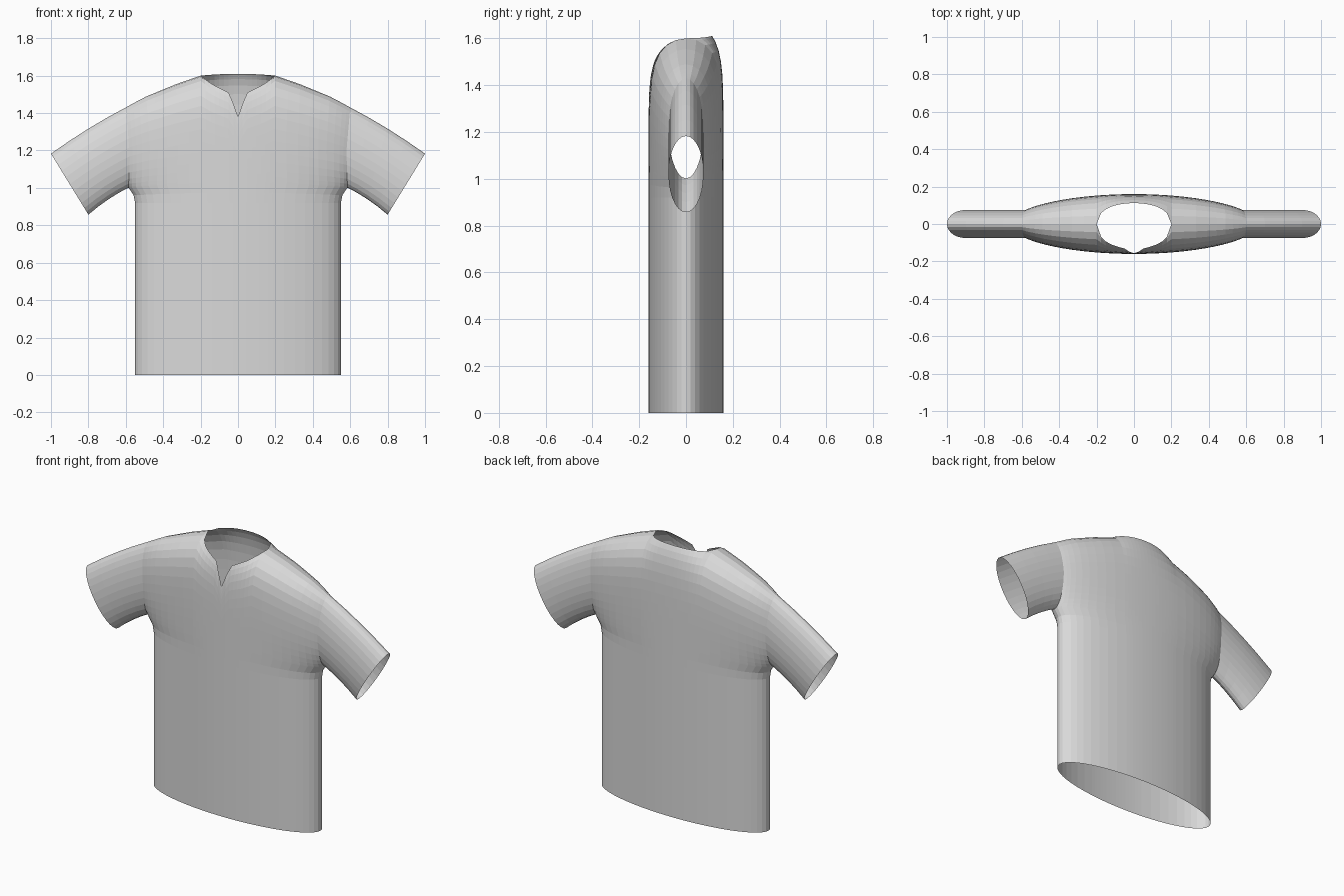
import bpy, bmesh
from math import sin, cos, acos, pi, sqrt

cube = bpy.data.objects.get("Cube")
if cube:
    bpy.data.objects.remove(cube, do_unlink=True)

fabric = bpy.data.materials.new("light grey fabric")
fabric.use_nodes = True
GREY = (0.7, 0.7, 0.7, 1)
fabric.diffuse_color = GREY
fabric.node_tree.nodes["Principled BSDF"].inputs["Base Color"].default_value = GREY

CHEST = 0.92          # height where the straight body ends
NECK = 0.2            # half width of the neck opening
DEPTH, CUFF = 0.16, 0.075
MID, SPAN = 0.58, 0.42   # armhole centre and half height, as row fractions
STEPS = 14

# Profiles: shoulder line, front neckline and side width
SHOULDER = [(0.2, 1.6), (0.33, 1.555), (0.5, 1.485), (0.6, 1.43)]
NECKLINE = [(0, 1.38), (0.02, 1.44), (0.05, 1.51), (0.14, 1.555), (0.2, 1.6)]
WIDTH = [(0, 0.55), (0.08, 0.558), (0.16, 0.585), (0.55, 0.58), (1, 0.6)]


def along(points, t):
    """Piecewise linear lookup, clamped at the ends."""
    if t <= points[0][0]:
        return points[0][1]
    for (a, va), (b, vb) in zip(points, points[1:]):
        if t <= b:
            return va + (vb - va) * (t - a) / (b - a)
    return points[-1][1]


def body_point(c, q, side):
    """Point on the body: c runs centre to side, q chest to top edge."""
    top_x = 0.6 * c
    ridge = top = along(SHOULDER, top_x)
    if top_x < NECK - 0.001:
        curve = 1 - (top_x / NECK) ** 2
        if side < 0:
            top = along(NECKLINE, top_x)
        else:
            ridge, top = 1.6 + 0.07 * curve, 1.6 + 0.01 * curve
    z = CHEST + (top - CHEST) * q
    rise = (z - CHEST) / (ridge - CHEST)
    chest = DEPTH ** 2 * (1 - c * c) * max(0, 1 - rise ** 8)
    armhole = (CUFF * c) ** 2 * max(0, 1 - ((q - MID) / SPAN) ** 2)
    return along(WIDTH, q) * c, side * sqrt(chest + armhole), z


def sleeve_point(t, phi, side):
    """Point on the sleeve: t runs armhole to cuff, phi bottom to top."""
    a = body_point(1, MID - SPAN * cos(phi), side)
    b = (0.9 - 0.1 * cos(phi), side * CUFF * sin(phi), 1.02 - 0.163 * cos(phi))
    x, y, z = (p + (r - p) * t for p, r in zip(a, b))
    return x, y, z + 0.04 * t * (1 - t)


def add_sheet(bm, columns, side):
    """Skin a grid of points with quads facing outwards."""
    grid = [[bm.verts.new(p) for p in col] for col in columns]
    for left, right in zip(grid, grid[1:]):
        for j in range(len(left) - 1):
            quad = [left[j], right[j], right[j + 1], left[j + 1]]
            bm.faces.new(quad if side < 0 else quad[::-1])


def finish(bm, name):
    bmesh.ops.remove_doubles(bm, verts=bm.verts, dist=0.0005)
    mesh = bpy.data.meshes.new(name)
    bm.to_mesh(mesh)
    bm.free()
    mesh.materials.append(fabric)
    obj = bpy.data.objects.new(name, mesh)
    bpy.context.collection.objects.link(obj)
    mirror = obj.modifiers.new("mirror", "MIRROR")
    mirror.use_clip = True
    mirror.merge_threshold = 0.0005


# Columns: fine across the neck opening, then out to the side
neck_angle = acos(NECK / 0.6)
columns = [cos(pi / 2 + (neck_angle - pi / 2) * i / 8) for i in range(8)]
columns += [cos(neck_angle * (1 - i / 10)) for i in range(11)]
columns[0] = 0.0
phis = [pi * k / STEPS for k in range(STEPS + 1)]
rows = [0, 0.08] + [MID - SPAN * cos(p) for p in phis]

# Shirt body: straight lower tube and shaped chest, front and back
bm = bmesh.new()
for side in (-1, 1):
    sheet = []
    for c in columns:
        hem = (0.55 * c, side * DEPTH * sqrt(max(0, 1 - c * c)), 0)
        sheet.append([hem] + [body_point(c, q, side) for q in rows])
    add_sheet(bm, sheet, side)
finish(bm, "shirt_body")

# Sleeves: open tubes from armhole to cuff
bm = bmesh.new()
for side in (-1, 1):
    add_sheet(bm, [[sleeve_point(t / 4, p, side) for p in phis] for t in range(5)], side)
finish(bm, "sleeves")
